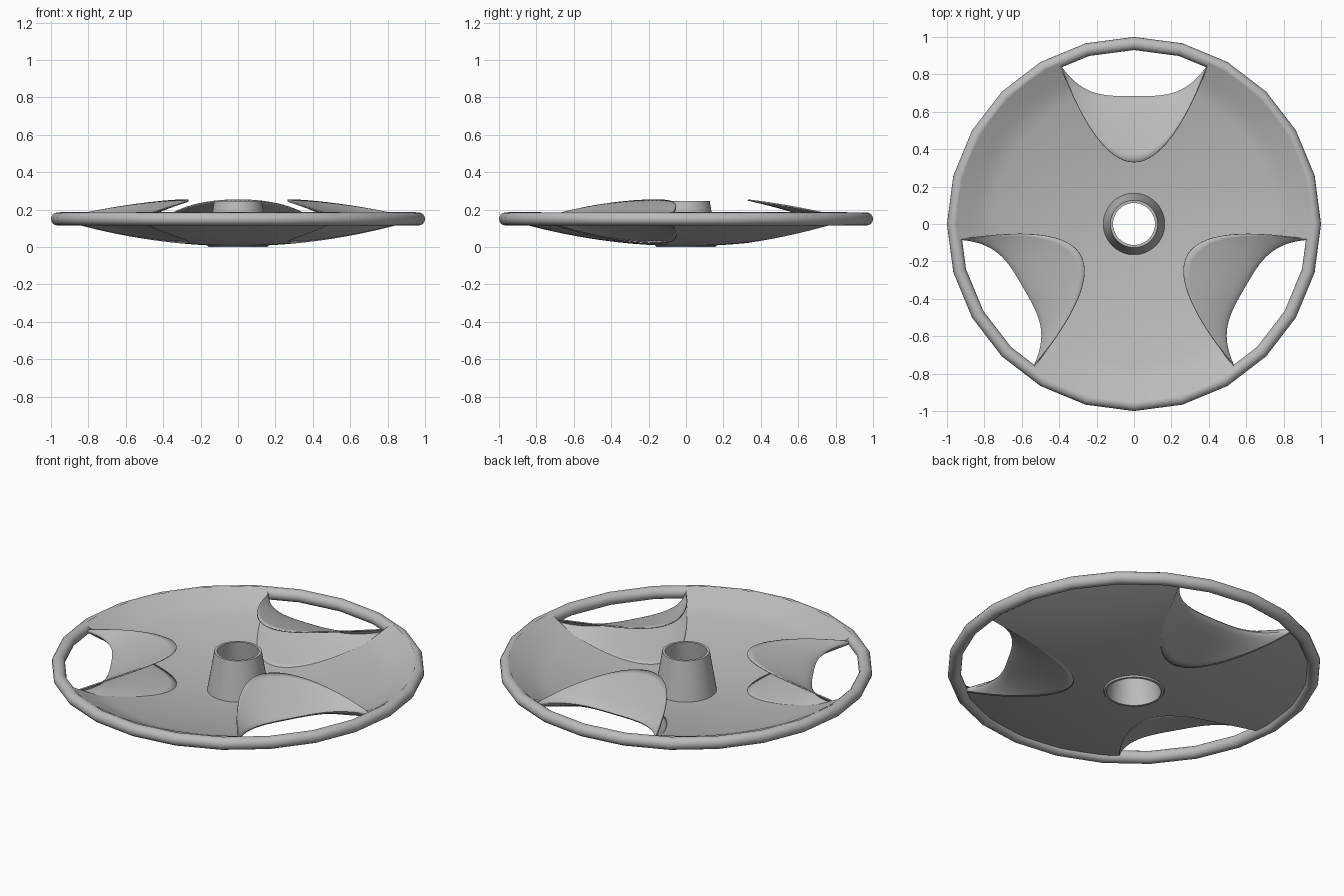
import bpy, bmesh, math
from math import sin, cos, pi, radians
from mathutils import Vector, Matrix

cube = bpy.data.objects.get("Cube")
if cube:
    bpy.data.objects.remove(cube, do_unlink=True)

grey = bpy.data.materials.new("plain_grey")
grey.use_nodes = True
grey.diffuse_color = (0.5, 0.5, 0.5, 1)
grey.node_tree.nodes["Principled BSDF"].inputs["Base Color"].default_value = (0.5, 0.5, 0.5, 1)


def finish(obj, angle=35):
    obj.data.materials.append(grey)
    bpy.ops.object.select_all(action='DESELECT')
    obj.select_set(True)
    bpy.context.view_layer.objects.active = obj
    bpy.ops.object.shade_smooth_by_angle(angle=radians(angle))


def loft(bm, rows, closed=False):
    """Skin a grid of points, row to row."""
    grid = [[bm.verts.new(p) for p in row] for row in rows]
    if closed:
        grid.append(grid[0])
    for a, b in zip(grid, grid[1:]):
        for i in range(len(a) - 1):
            bm.faces.new((a[i], b[i], b[i + 1], a[i + 1]))


def make(name, bm, angle=35):
    bmesh.ops.remove_doubles(bm, verts=bm.verts, dist=0.0005)
    bmesh.ops.recalc_face_normals(bm, faces=bm.faces)
    mesh = bpy.data.meshes.new(name)
    bm.to_mesh(mesh)
    bm.free()
    obj = bpy.data.objects.new(name, mesh)
    bpy.context.collection.objects.link(obj)
    finish(obj, angle)
    return obj


def under(r):
    return 0.005 + 0.155 * r * r


def inside(r):
    return under(r) + 0.012 + 0.2 * max(0, r - 0.8)


def crest(r):
    return 0.265 - 0.125 * r * r


def fold_edge(t):
    return Vector((0.39 * t, 0.33 + 0.51 * t * t))


def throat(t):
    return Vector((0.39 * t, 0.68 + 0.16 * abs(t) ** 3.5))


# Bowl: spokes run from the hub circle to a lobe edge or to the rim
HUB_HALF = 50
N_LOBE, N_RIM, N_SPOKE = 40, 24, 20
spokes = []
for k in range(3):
    turn = Matrix.Rotation(k * 2 * pi / 3, 2)
    for i in range(N_LOBE + 1):
        t = 1 - 2 * i / N_LOBE
        a = radians(90 - HUB_HALF * t)
        hub = Vector((cos(a), sin(a))) * 0.15
        spokes.append((turn @ hub, turn @ fold_edge(t)))
    for i in range(N_RIM + 1):
        f = i / N_RIM
        a = radians(90 + HUB_HALF + (120 - 2 * HUB_HALF) * f)
        b = radians(114.9 + 70.2 * f)
        hub = Vector((cos(a), sin(a))) * 0.15
        spokes.append((turn @ hub, turn @ (Vector((cos(b), sin(b))) * 0.95)))

bm = bmesh.new()
for height in (under, inside):
    rows = []
    for start, end in spokes:
        pts = [start.lerp(end, j / N_SPOKE) for j in range(N_SPOKE + 1)]
        rows.append([(p.x, p.y, height(p.length)) for p in pts])
    loft(bm, rows, closed=True)
make("bowl", bm)

# Three folded lobes, each curling from the bowl out to the opening and back
for k, name in enumerate(("back_lobe", "right_lobe", "left_lobe")):
    bm = bmesh.new()
    rows = []
    for i in range(49):
        t = sin((i / 24 - 1) * pi / 2)
        e, n = fold_edge(t), throat(t)
        low, high = under(e.length) + 0.006, crest(e.length)
        row = []
        for j in range(25):
            w = j / 12 - 1
            p = n.lerp(e, abs(w) ** 1.4)
            row.append((p.x, p.y, (low + high) / 2 + w * (high - low) / 2))
        rows.append(row)
    loft(bm, rows)
    bmesh.ops.rotate(bm, verts=bm.verts, cent=(0, 0, 0),
                     matrix=Matrix.Rotation(k * 2 * pi / 3, 3, 'Z'))
    lobe = make(name, bm)
    shell = lobe.modifiers.new("thickness", 'SOLIDIFY')
    shell.thickness = 0.007
    shell.offset = 0

# Rim tube
bpy.ops.mesh.primitive_torus_add(major_segments=24, minor_segments=16, major_radius=0.965,
                                 minor_radius=0.035, location=(0, 0, 0.15))
rim = bpy.context.object
rim.name = "rim"
finish(rim)

# Hollow tapered hub
profile = [(0.166, 0.012), (0.127, 0.247), (0.112, 0.247), (0.145, 0), (0.158, 0), (0.166, 0.012)]
bm = bmesh.new()
loft(bm, [[(r * cos(i * pi / 24), r * sin(i * pi / 24), z) for r, z in profile]
          for i in range(48)], closed=True)
make("hub", bm)
